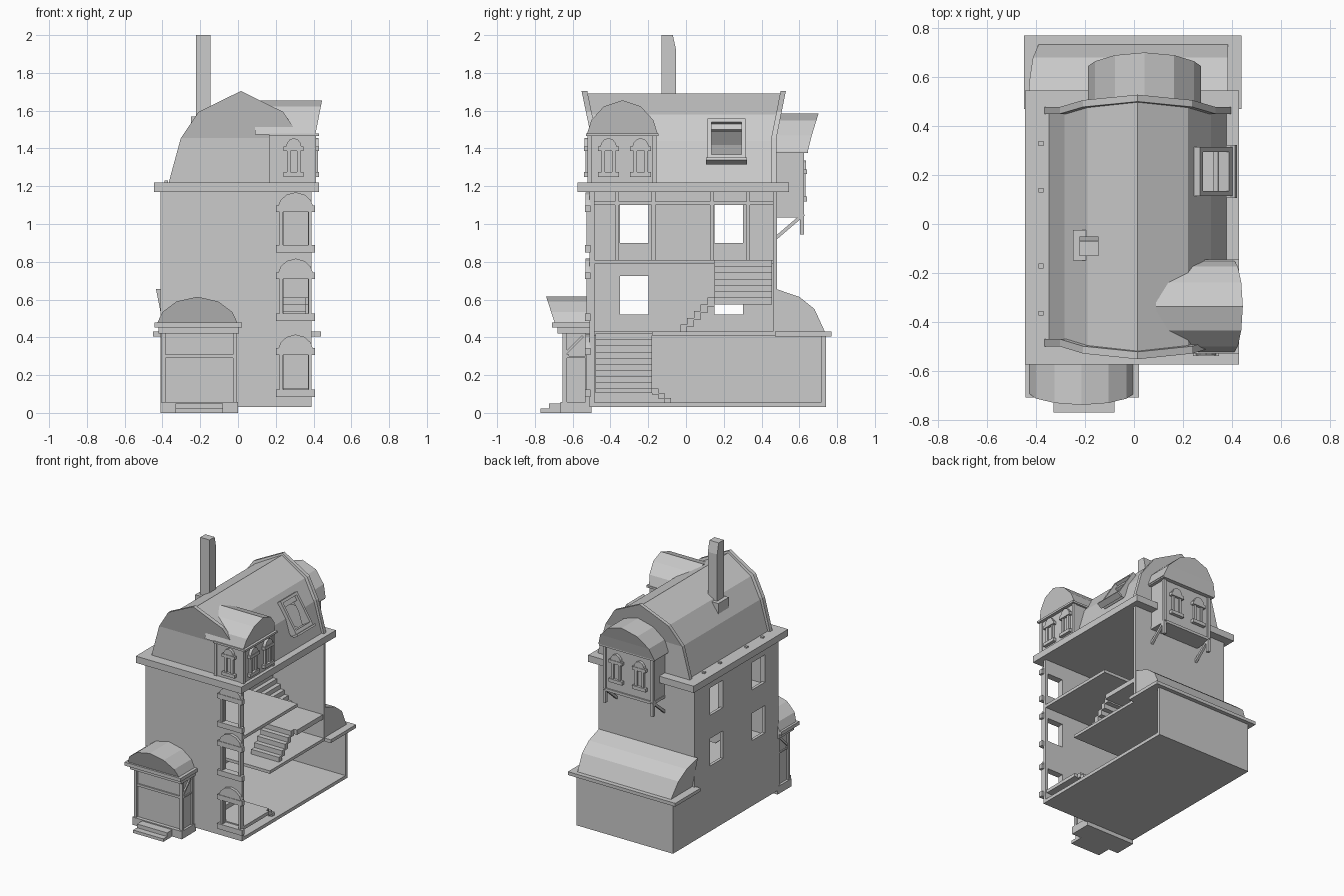
import bpy, bmesh, math
from mathutils import Vector, Matrix

if "Cube" in bpy.data.objects:
    bpy.data.objects.remove(bpy.data.objects["Cube"])


def add_box(bm, x0, x1, y0, y1, z0, z1):
    m = Matrix.Translation(((x0 + x1) / 2, (y0 + y1) / 2, (z0 + z1) / 2))
    bmesh.ops.create_cube(bm, size=1, matrix=m @ Matrix.Diagonal((x1 - x0, y1 - y0, z1 - z0, 1)))


def add_prism(bm, prof, lo, hi, axis='y'):
    """Extrude (u, z) profile along an axis; the ends may be functions of z (flared gables)."""
    ends = []
    for f in (lo, hi):
        row = []
        for u, z in prof:
            t = f(z) if callable(f) else f
            row.append(bm.verts.new((u, t, z) if axis == 'y' else (t, u, z)))
        ends.append(row)
    n = len(prof)
    for i in range(n):
        j = (i + 1) % n
        bm.faces.new((ends[0][i], ends[0][j], ends[1][j], ends[1][i]))
    for row in ends:
        for i in range(n // 2):
            q = [row[i], row[i + 1], row[n - 2 - i], row[n - 1 - i]]
            q = list(dict.fromkeys(q))
            if len(q) > 2:
                bm.faces.new(q)


def finish(name, bm):
    bmesh.ops.recalc_face_normals(bm, faces=bm.faces[:])
    me = bpy.data.meshes.new(name)
    bm.to_mesh(me)
    bm.free()
    ob = bpy.data.objects.new(name, me)
    bpy.context.collection.objects.link(ob)
    return ob


def boxes(name, *dims):
    bm = bmesh.new()
    for d in dims:
        add_box(bm, *d)
    return finish(name, bm)


def prism(name, *args):
    bm = bmesh.new()
    add_prism(bm, *args)
    return finish(name, bm)


def cut(ob, cutter):
    mod = ob.modifiers.new('cut', 'BOOLEAN')
    mod.operation, mod.solver, mod.object = 'DIFFERENCE', 'EXACT', cutter
    dg = bpy.context.evaluated_depsgraph_get()
    me = bpy.data.meshes.new_from_object(ob.evaluated_get(dg))
    ob.modifiers.clear()
    ob.data = me
    bpy.data.objects.remove(cutter)


def arch(c, half, z, rise):
    return [(c + s * half * a, z + rise * b) for s, a, b in
            ((-1, 1, 0), (-1, .87, .42), (-1, .52, .82), (1, 0, 1), (1, .52, .82), (1, .87, .42), (1, 1, 0))]


def flare(y, out, z0, z1):
    return lambda z: y + out * max(0, (z - z0) / (z1 - z0))


def window(name, loc, turn, w, h, glazed=True, d=.025):
    """Arched window facing local -y: sill, jambs, lintel, rounded hood."""
    bm = bmesh.new()
    a, c, j = w / 2, w / 2 + .018, .018
    add_box(bm, -c, c, -d, .005, 0, .12 * h)
    for s in (-1, 1):
        add_box(bm, s * (a - j / 2) - j / 2, s * (a - j / 2) + j / 2, -d * .7, .005, .12 * h, .67 * h)
    add_box(bm, -c, c, -d, .005, .67 * h, .78 * h)
    add_prism(bm, arch(0, a + .006, .78 * h, .22 * h), -d * .85, .005)
    if glazed:
        add_box(bm, -a, a, -.006, .005, .12 * h, .67 * h)
    ob = finish(name, bm)
    ob.location, ob.rotation_euler = loc, (0, 0, turn)


# walls with openings; the right side stays open
front = boxes('front_wall', (-.41, .39, -.51, -.485, .03, 1.18))
rows = ((.085, .33), (.487, .33), (.85, .318))
cut(front, boxes('front_cutter', *[(.24, .37, -.6, -.4, z + .12 * h, z + .67 * h) for z, h in rows]))
for i, (z, h) in enumerate(rows):
    window(f'front_window_{i}', (.305, -.51, z), 0, .17, h, False)
left = boxes('left_wall', (-.41, -.388, -.485, .465, .03, 1.18))
cut(left, boxes('left_cutter', *[(-.5, -.3, y, y + .152, z, z + .205) for y in (-.35, .15) for z in (.52, .9)]))
boxes('back_wall', (-.41, .39, .46, .482, .41, 1.18))
boxes('wall_timbers', *[(-.39, -.37, y - .01, y + .01, .81, 1.23) for y in (-.365, -.172, .138, .33)],
      (-.39, -.372, -.485, .46, 1.1, 1.118))

# floors with stairwells
boxes('ground_floor', (-.41, .39, -.51, .74, .03, .055))
boxes('first_floor', (-.39, .39, -.18, .46, .41, .432), (-.39, -.12, -.485, -.18, .41, .432))
boxes('second_floor', (-.39, .39, -.485, .15, .787, .81), (-.39, -.06, .15, .46, .787, .81))
boxes('main_cornice', (-.445, .43, -.575, .545, 1.17, 1.22))


# L-shaped staircases: a short flight, a landing, then a flight to the left
def stair(name, y_start, y_turn, y_end, z0, z1, z2, n1, n2, x_end):
    dims = []
    r1, r2 = (z1 - z0) / n1, (z2 - z1) / n2
    dy = (y_turn - y_start) / n1
    for i in range(n1):
        a, b = y_start + i * dy, y_start + (i + 1) * dy
        dims.append((.13, .36, min(a, b), max(a, b), max(z0, z0 + (i - .3) * r1), z0 + (i + 1) * r1))
    dims.append((.13, .385, min(y_turn, y_end), max(y_turn, y_end), z1 - r1, z1))
    dx = (x_end - .13) / n2
    for i in range(n2):
        dims.append((.13 + (i + 1) * dx, .13 + i * dx, min(y_turn, y_end), max(y_turn, y_end),
                     z1 + (i - .3) * r2, z1 + (i + 1) * r2))
    boxes(name, *dims)


stair('lower_stairs', -.08, -.18, -.48, .055, .13, .42, 3, 9, -.13)
stair('upper_stairs', -.03, .15, .455, .432, .61, .81, 5, 6, -.06)

# rear extension with half-round lean-to roof
boxes('extension_walls', (-.41, .39, .715, .74, .03, .41), (-.41, -.388, .46, .74, .03, .41))
boxes('extension_cornice', (-.45, .44, .47, .77, .405, .43))
prism('extension_roof', [(.48, .43), (.48, .655), (.6, .614), (.68, .55), (.735, .43)],
      flare(-.39, -.045, .43, .66), .385, 'x')


# gambrel main roof, hollow, with flared gable rims
def gambrel(g, zg=0):
    pts = [(.365 + g, 1.215), (.3 + g, 1.44 + zg), (.205 + g, 1.58 + zg)]
    return [(.015 - x, z) for x, z in pts] + [(.015, 1.69 + zg)] + [(.015 + x, z) for x, z in pts[::-1]]


roof = prism('main_roof', gambrel(0), flare(-.48, -.06, 1.45, 1.69), flare(.46, .055, 1.45, 1.69))
cut(roof, prism('attic_cutter', gambrel(-.022, -.022), -.455, .435))
prism('front_gable_rim', gambrel(.018, .014), flare(-.5, -.052, 1.45, 1.7), flare(-.47, -.052, 1.45, 1.7))
prism('rear_gable_rim', gambrel(.018, .014), flare(.45, .05, 1.45, 1.7), flare(.478, .05, 1.45, 1.7))

# skylight frame lying on the right slope
tilt = Matrix.Translation((.318, .215, 1.44)) @ Matrix.Rotation(-math.atan2(.14, .225), 4, 'Y')
hole = boxes('skylight_cutter', (-.15, .15, -.083, .083, -.1, .1))
hole.matrix_world = tilt
bpy.context.view_layer.update()
cut(roof, hole)
sky = boxes('skylight_frame', (-.03, .022, -.1, -.08, -.125, .125), (-.03, .022, .08, .1, -.125, .125),
            (-.03, .022, -.1, .1, .105, .125), (-.03, .022, -.1, .1, -.125, -.1),
            (-.01, .035, -.108, .108, -.14, -.125), (-.02, 0, -.08, .08, .07, .105))
sky.matrix_world = tilt

# chimney with a bevelled top edge
boxes('chimney_base', (-.25, -.18, -.15, -.025, 1.4, 1.57))
prism('chimney', [(-.13, 1.45), (-.13, 2), (-.07, 2), (-.052, 1.92), (-.052, 1.45)], -.222, -.145, 'x')

# right-hand corner dormer
boxes('corner_dormer_walls', (.17, .405, -.515, -.16, 1.22, 1.47))
boxes('corner_dormer_trim', (.165, .43, -.53, -.145, 1.465, 1.48),
      *[(.388, .413, y, y + .022, 1.22, 1.47) for y in (-.522, -.177)], (.165, .187, -.522, -.5, 1.22, 1.47))
prism('corner_dormer_roof', arch(-.337, .188, 1.475, .18), .09, flare(.41, .035, 1.475, 1.655), 'x')
window('corner_window_front', (.295, -.515, 1.25), 0, .07, .205)
for i, y in enumerate((-.41, -.24)):
    window(f'corner_window_side_{i}', (.405, y, 1.25), math.pi / 2, .075, .205)

# rear dormer carried on brackets
boxes('rear_dormer_walls', (-.16, .245, .46, .615, 1.04, 1.39))
boxes('rear_dormer_trim', (-.185, .27, .47, .645, 1.375, 1.39), (-.165, .25, .47, .625, 1.035, 1.055),
      *[(x, x + .022, .603, .625, .945, 1.38) for x in (-.166, .23)])
prism('rear_dormer_roof', arch(.043, .232, 1.385, .2), .42, flare(.645, .055, 1.4, 1.58))
for i, x in enumerate((-.055, .14)):
    window(f'rear_window_{i}', (x, .615, 1.12), math.pi, .075, .215)
for i, x in enumerate((-.155, .241)):
    strut = boxes(f'bracket_strut_{i}', (-.009, .009, -.1, .1, -.009, .009))
    strut.location, strut.rotation_euler = (x, .548, .988), (math.atan2(.12, .14), 0, 0)

# entrance porch with steps
boxes('porch_steps', (-.33, -.08, -.77, -.6, 0, .022), (-.33, -.08, -.725, -.6, .022, .05))
boxes('porch_base', (-.41, 0, -.665, -.5, 0, .058))
boxes('porch_body', (-.392, -.018, -.638, -.51, .05, .43))
boxes('porch_posts', *[(x, x + .022, y, y + .022, .05, .43) for x in (-.405, -.027) for y in (-.653, -.533)],
      (-.4, -.01, -.648, -.62, .29, .308), (-.4, -.01, -.64, -.52, .29, .3))
for i, x in enumerate((-.395, -.014)):
    brace = boxes(f'porch_brace_{i}', (-.006, .006, -.065, .065, -.007, .007))
    brace.location, brace.rotation_euler = (x, -.592, .36), (math.atan2(.1, .1), 0, 0)
boxes('porch_cornice', (-.42, .005, -.68, -.5, .42, .452), (-.443, .02, -.71, -.5, .452, .478))
prism('porch_roof', arch(-.215, .213, .475, .14), flare(-.695, -.045, .475, .615), -.5)
